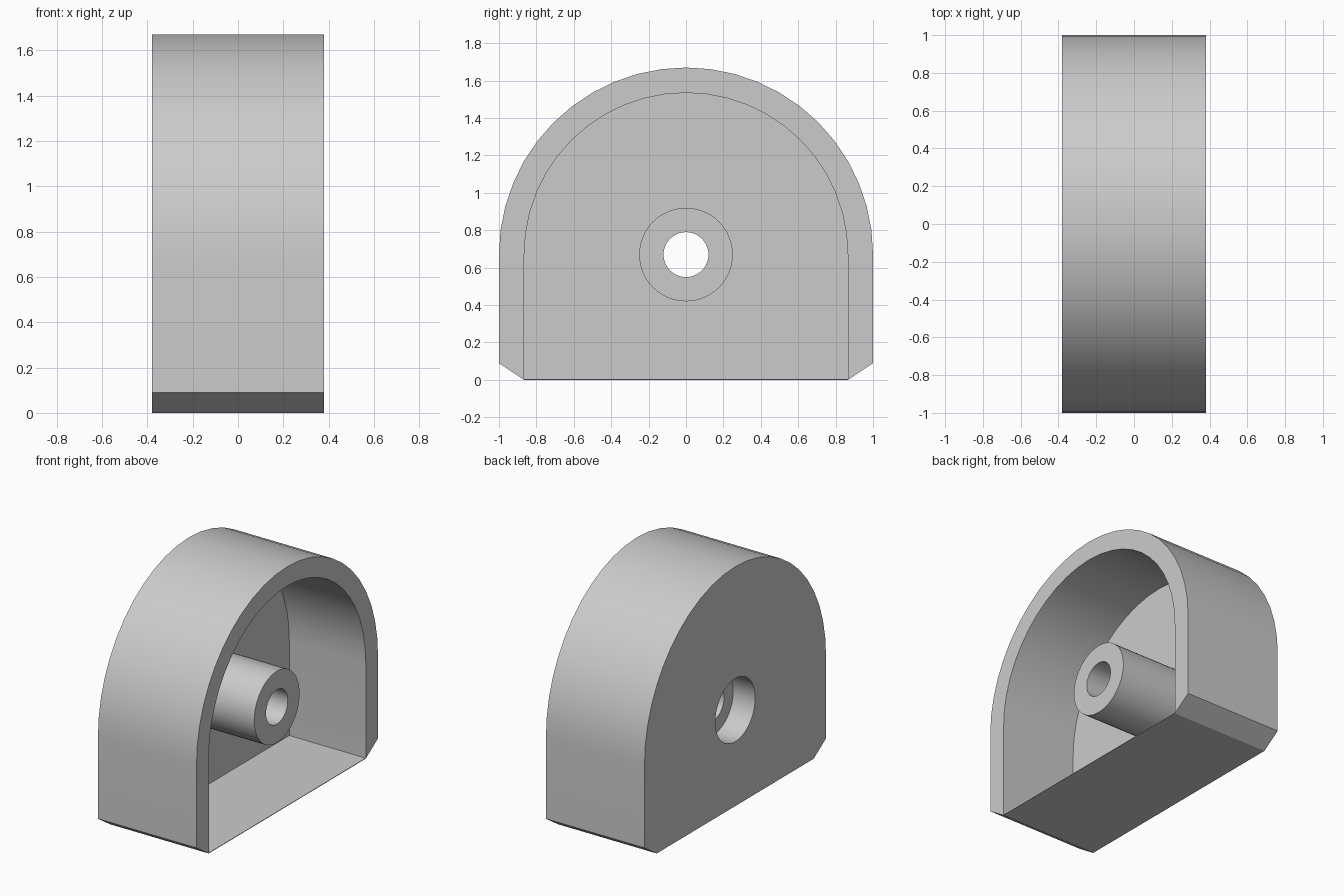
import bpy, bmesh, math
from math import sin, cos, pi

HALF_W = 0.38       # half width along x
AXIS_Z = 0.67       # height of the arch centre and the bore
PLATE_X = -0.21     # inner face of the closed side
WALL_IN = 0.865     # inner arch radius

if "Cube" in bpy.data.objects:
    bpy.data.objects.remove(bpy.data.objects["Cube"], do_unlink=True)

grey = bpy.data.materials.new("light grey")
grey.use_nodes = True
grey.diffuse_color = (0.6, 0.6, 0.6, 1)
grey.node_tree.nodes["Principled BSDF"].inputs["Base Color"].default_value = (0.6, 0.6, 0.6, 1)


def make_object(name, bm):
    bmesh.ops.recalc_face_normals(bm, faces=bm.faces)
    mesh = bpy.data.meshes.new(name)
    bm.to_mesh(mesh)
    bm.free()
    mesh.materials.append(grey)
    obj = bpy.data.objects.new(name, mesh)
    bpy.context.collection.objects.link(obj)
    return obj


def prism(name, outline, x0, x1):
    """Extrude a (y, z) outline along x."""
    bm = bmesh.new()
    face = bm.faces.new([bm.verts.new((x0, y, z)) for y, z in outline])
    new = bmesh.ops.extrude_face_region(bm, geom=[face])["geom"]
    verts = [g for g in new if isinstance(g, bmesh.types.BMVert)]
    bmesh.ops.translate(bm, verts=verts, vec=(x1 - x0, 0, 0))
    return make_object(name, bm)


def arc(radius, sweep, steps):
    return [(radius * cos(sweep * i / steps), AXIS_Z + radius * sin(sweep * i / steps))
            for i in range(steps + 1)]


def activate(obj):
    bpy.ops.object.select_all(action='DESELECT')
    obj.select_set(True)
    bpy.context.view_layer.objects.active = obj


def cut(target, cutter):
    cutter.hide_render = True
    mod = target.modifiers.new("cut", 'BOOLEAN')
    mod.operation = 'DIFFERENCE'
    mod.solver = 'EXACT'
    mod.object = cutter
    activate(target)
    bpy.ops.object.modifier_apply(modifier=mod.name)
    bpy.data.objects.remove(cutter, do_unlink=True)


# Arched housing with chamfered lower corners
outer = arc(1, pi, 24) + [(-1, 0.09), (-WALL_IN, 0), (WALL_IN, 0), (1, 0.09)]
housing = prism("arched_housing", outer, -HALF_W, HALF_W)

# Cavity open on the right side, leaving a very thin floor
inner = arc(WALL_IN, pi, 24) + [(-WALL_IN, 0.004), (WALL_IN, 0.004)]
cut(housing, prism("cavity_cutter", inner, PLATE_X, HALF_W + 0.1))

# Wide round recess through the closed side
cut(housing, prism("recess_cutter", arc(0.22, 2 * pi, 48)[:-1], -HALF_W - 0.1, PLATE_X + 0.1))

# Hollow boss, turned from a rectangular section
bm = bmesh.new()
section = [(PLATE_X, 0.12), (0.3, 0.12), (0.3, 0.25), (PLATE_X, 0.25)]
verts = [bm.verts.new((x, 0, AXIS_Z + r)) for x, r in section]
edges = [bm.edges.new((verts[i], verts[(i + 1) % 4])) for i in range(4)]
bmesh.ops.spin(bm, geom=verts + edges, cent=(0, 0, AXIS_Z), axis=(1, 0, 0),
               angle=2 * pi, steps=48, use_merge=False)
bmesh.ops.remove_doubles(bm, verts=bm.verts, dist=0.0001)
boss = make_object("centre_boss", bm)

for part in (housing, boss):
    activate(part)
    bpy.ops.object.shade_smooth_by_angle(angle=math.radians(30))
